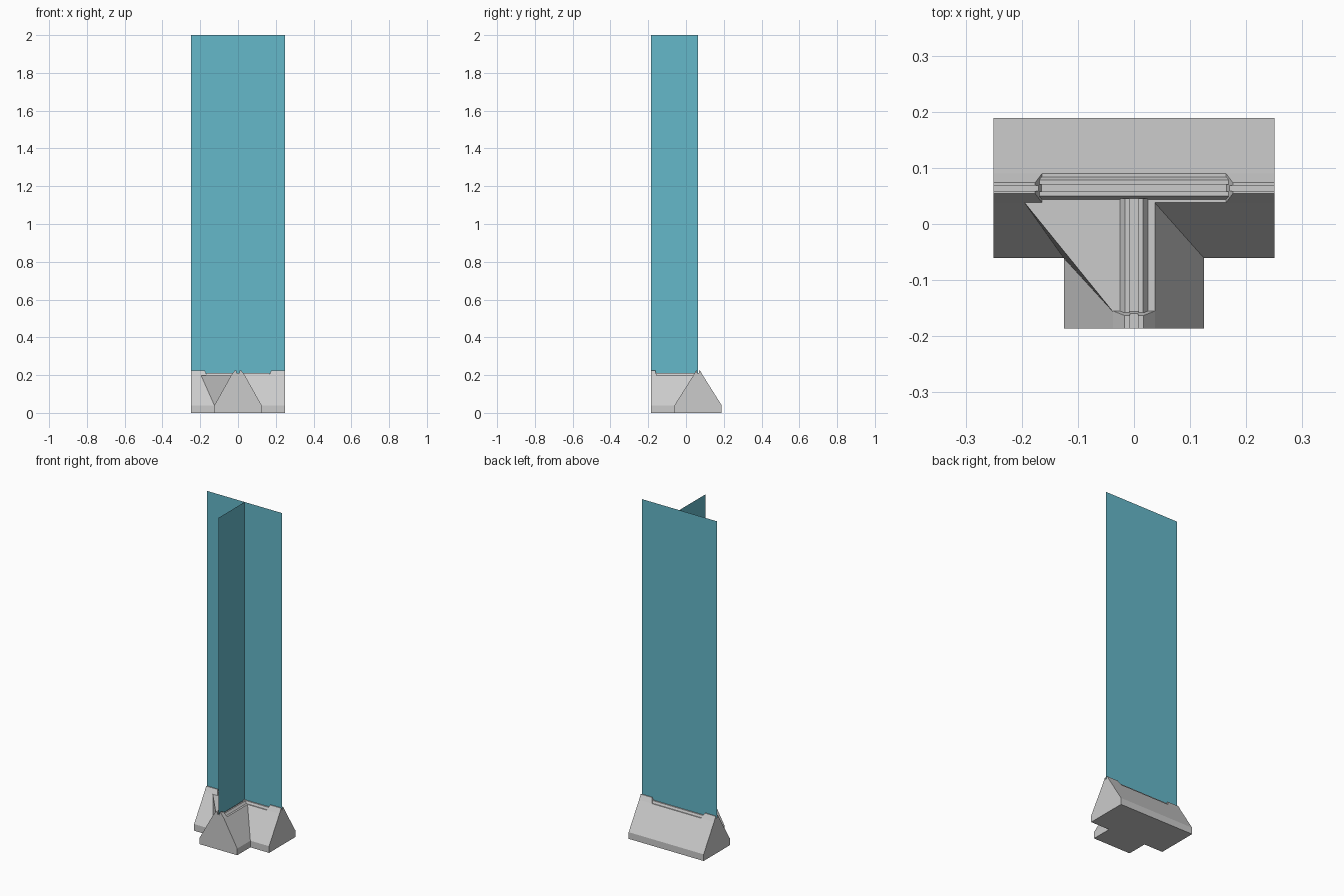
import bpy

if "Cube" in bpy.data.objects:
    bpy.data.objects.remove(bpy.data.objects["Cube"])

YC = 0.064           # centre line of the long bar
Z0, Z1, ZT = 0.04, 0.197, 0.225


def make(name, verts, faces, mat=None):
    me = bpy.data.meshes.new(name)
    me.from_pydata(verts, [], faces)
    me.update()
    ob = bpy.data.objects.new(name, me)
    bpy.context.collection.objects.link(ob)
    if mat:
        me.materials.append(mat)
    return ob


def sweep(name, half, a, b, place, lean=0.0):
    """Sweep a mirrored (offset, z) profile from a to b; end b leans with height."""
    prof = half + [(-u, z) for u, z in reversed(half)]
    n = len(prof)
    verts = [place(a, u, z) for u, z in prof]
    verts += [place(b + lean * (z - Z1) / (ZT - Z1), u, z) for u, z in prof]
    faces = [(i, (i + 1) % n, n + (i + 1) % n, n + i) for i in range(n)]
    faces += [tuple(range(n))[::-1], tuple(range(n, 2 * n))]
    ob = make(name, verts, faces)
    # consistent outward normals
    import bmesh
    bm = bmesh.new()
    bm.from_mesh(ob.data)
    bmesh.ops.recalc_face_normals(bm, faces=bm.faces)
    bm.to_mesh(ob.data)
    bm.free()
    return ob


def along_x(t, u, z):
    return (t, YC + u, z)


def along_y(t, u, z):
    return (u, t, z)


# T-shaped concrete base: plinth, sloped sides, flat top with one skewed corner
foot = [(-.25, -.061), (-.125, -.061), (-.125, -.186), (.125, -.186),
        (.125, -.061), (.25, -.061), (.25, .189), (-.25, .189)]
top = [(-.25, .038), (-.195, .038), (-.037, -.186), (.037, -.186),
       (.037, .038), (.25, .038), (.25, .09), (-.25, .09), (-.037, -.157)]
verts = [(x, y, 0) for x, y in foot] + [(x, y, Z0) for x, y in foot] \
    + [(x, y, Z1) for x, y in top]
faces = [tuple(range(8))[::-1]]
for i in range(8):
    j = (i + 1) % 8
    faces.append((i, j, 8 + j, 8 + i))
    if i != 1:
        faces.append((8 + i, 8 + j, 16 + j, 16 + i))
faces += [(9, 10, 18, 24), (9, 24, 17)]
faces += [(17, 24, 20), (24, 18, 19, 20), (16, 17, 20, 21, 22, 23)]
make("base", verts, faces)

# raised end blocks with a glass groove
bar_end = [(-.026, Z1), (-.010, ZT), (-.005, ZT), (-.005, .212)]
leg_end = [(-.037, Z1), (-.017, ZT), (-.007, ZT), (-.007, .212)]
for side, tag in ((-1, "left"), (1, "right")):
    sweep("end_block_" + tag, bar_end, side * .25, side * .164, along_x, side * .012)
sweep("end_block_front", leg_end, -.186, -.155, along_y, -.008)

# low twin rails between the end blocks
sweep("bar_rail", [(-.020, Z1), (-.014, .21), (-.006, .21), (-.006, .2)],
      -.168, .168, along_x)
sweep("leg_rail", [(-.025, Z1), (-.016, .21), (-.008, .21), (-.008, .2)],
      -.158, .045, along_y)

# glass sheets
glass = bpy.data.materials.new("glass")
glass.diffuse_color = (0.13, 0.48, 0.59, 1)
glass.use_nodes = True
glass.node_tree.nodes["Principled BSDF"].inputs["Base Color"].default_value = glass.diffuse_color
for name, a, b, place in (("long_glass", -.25, .25, along_x),
                          ("short_glass", -.186, YC, along_y)):
    make(name, [place(a, 0, .205), place(b, 0, .205),
                place(b, 0, 2), place(a, 0, 2)], [(0, 1, 2, 3)], glass)
